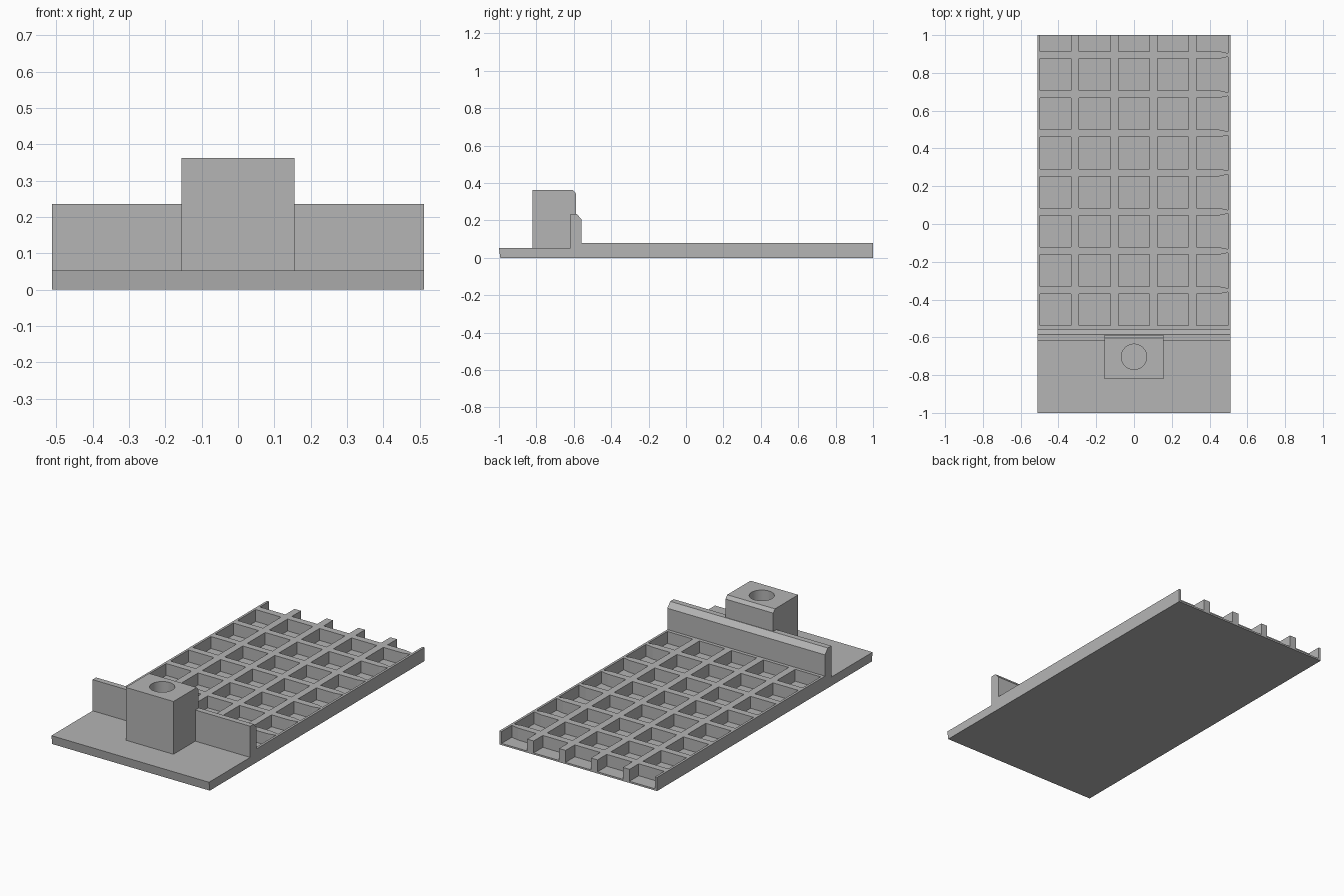
import bpy, bmesh

cube = bpy.data.objects.get("Cube")
if cube:
    bpy.data.objects.remove(cube, do_unlink=True)

grey = bpy.data.materials.new("plain grey")
grey.use_nodes = True
colour = (0.46, 0.46, 0.46, 1)
grey.diffuse_color = colour
grey.node_tree.nodes["Principled BSDF"].inputs["Base Color"].default_value = colour

HALF = 0.512      # half width of the whole plate


def add_prism(bm, points, offset):
    """Extrude a closed outline by an offset."""
    face = bm.faces.new([bm.verts.new(p) for p in points])
    new = bmesh.ops.extrude_face_region(bm, geom=[face])["geom"]
    verts = [v for v in new if isinstance(v, bmesh.types.BMVert)]
    bmesh.ops.translate(bm, verts=verts, vec=offset)


def finish(bm, name):
    bmesh.ops.recalc_face_normals(bm, faces=bm.faces)
    mesh = bpy.data.meshes.new(name)
    bm.to_mesh(mesh)
    bm.free()
    mesh.materials.append(grey)
    obj = bpy.data.objects.new(name, mesh)
    bpy.context.collection.objects.link(obj)
    return obj


def side_profile(name, profile, half):
    bm = bmesh.new()
    add_prism(bm, [(-half, y, z) for y, z in profile], (2 * half, 0, 0))
    return finish(bm, name)


def cut(obj, cutter):
    mod = obj.modifiers.new("cut", 'BOOLEAN')
    mod.operation = 'DIFFERENCE'
    mod.solver = 'EXACT'
    mod.object = cutter
    cutter.hide_render = True
    bpy.context.view_layer.objects.active = obj
    bpy.ops.object.modifier_apply(modifier=mod.name)
    bpy.data.objects.remove(cutter, do_unlink=True)


# Plate with front ledge, chamfered cross wall and deck in one side profile
plate = side_profile("ribbed_plate", [
    (-0.993, 0), (1, 0), (1, 0.08), (-0.558, 0.08), (-0.558, 0.205),
    (-0.585, 0.235), (-0.618, 0.235), (-0.618, 0.052), (-1, 0.052)], HALF)

# Pockets between the ribs; the last row is open at the back
FLOOR, PITCH, SIZE = 0.01, 0.2075, 0.168
bm = bmesh.new()
for row in range(8):
    y0 = -0.538 + row * PITCH
    y1 = y0 + SIZE if row < 7 else 1.1
    for col in range(5):
        x0 = -0.498 + col * PITCH
        x1 = x0 + 0.165
        outline = [(x0, y0), (x1, y0), (x1, y1), (x0, y1)]
        if col == 4:
            # ribs taper where they meet the left rim
            flare = 0.01
            low = y0 - flare if row else y0
            high = y1 + flare
            outline = [(x0, y0), (0.45, y0), (0.498, low),
                       (0.498, high), (0.45, y1), (x0, y1)]
        add_prism(bm, [(x, y, FLOOR) for x, y in outline], (0, 0, 0.09))
cut(plate, finish(bm, "pocket_cutter"))

# Block with a chamfered top edge at the back
block = side_profile("socket_block", [
    (-0.82, 0.045), (-0.588, 0.045), (-0.588, 0.343),
    (-0.604, 0.362), (-0.82, 0.362)], 0.155)

# Round blind hole in the block
bpy.ops.mesh.primitive_cylinder_add(vertices=48, radius=0.067, depth=0.4,
                                    location=(0, -0.703, 0.27))
drill = bpy.context.object
drill.name = "hole_cutter"
drill.data.materials.append(grey)
cut(block, drill)

# Smooth the hole wall only
bpy.ops.object.select_all(action='DESELECT')
block.select_set(True)
bpy.context.view_layer.objects.active = block
bpy.ops.object.shade_smooth_by_angle(angle=0.5)
